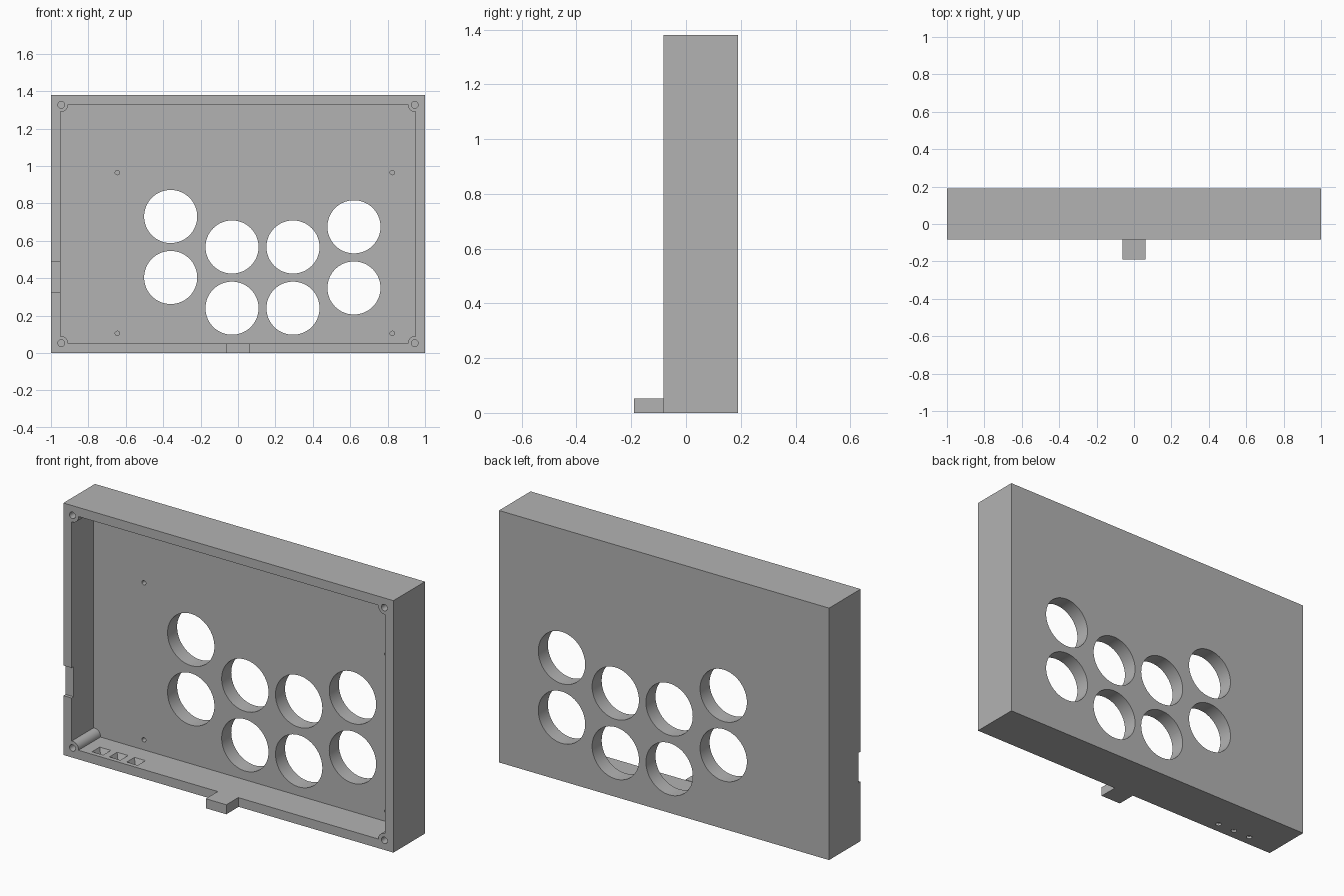
import bpy, math
from mathutils import Matrix

if "Cube" in bpy.data.objects:
    bpy.data.objects.remove(bpy.data.objects["Cube"])

H = 1.38                       # overall height
FRONT, BACK = -0.083, 0.19     # open front rim and outside of the back panel
PANEL = 0.107                  # inside of the back panel
WALL = 0.05

grey = bpy.data.materials.new("plain grey")
grey.use_nodes = True
colour = (0.45, 0.45, 0.45, 1)
grey.diffuse_color = colour
grey.node_tree.nodes["Principled BSDF"].inputs["Base Color"].default_value = colour


def box(name, lo, hi):
    bpy.ops.mesh.primitive_cube_add(size=1)
    ob = bpy.context.object
    ob.name = name
    size = [b - a for a, b in zip(lo, hi)]
    mid = [(a + b) / 2 for a, b in zip(lo, hi)]
    ob.data.transform(Matrix.Translation(mid) @ Matrix.Diagonal((*size, 1)))
    ob.data.materials.append(grey)
    return ob


def rod(name, x, z, r, y0, y1, n=32):
    """Cylinder running front to back."""
    bpy.ops.mesh.primitive_cylinder_add(vertices=n, radius=r, depth=y1 - y0)
    ob = bpy.context.object
    ob.name = name
    ob.data.transform(Matrix.Translation((x, (y0 + y1) / 2, z))
                      @ Matrix.Rotation(math.pi / 2, 4, 'X'))
    ob.data.materials.append(grey)
    return ob


def cut(target, cutter):
    """Subtract the cutter from the target and discard the cutter."""
    mod = target.modifiers.new("cut", 'BOOLEAN')
    mod.operation = 'DIFFERENCE'
    mod.solver = 'EXACT'
    mod.object = cutter
    cutter.hide_render = True
    bpy.context.view_layer.objects.active = target
    bpy.ops.object.modifier_apply(modifier=mod.name)
    bpy.data.objects.remove(cutter)


# Tray-shaped case, with round screw posts left standing in the cavity corners
case = box("case", (-1, FRONT, 0), (1, BACK, H))
cavity = box("cavity_cutter", (-1 + WALL, -0.3, WALL), (1 - WALL, PANEL, H - WALL))
corners = [(x, z) for x in (-0.945, 0.945) for z in (0.053, H - 0.053)]
for x, z in corners:
    cut(cavity, rod("post_cutter", x, z, 0.037, -0.4, 0.3))
cut(case, cavity)

# Screw holes in the posts
for x, z in corners:
    cut(case, rod("screw_cutter", x, z, 0.018, -0.2, 0.03, 24))

# Large round button holes through the back panel
for x, low, high in ((-0.36, 0.404, 0.73), (-0.032, 0.24, 0.567),
                     (0.294, 0.24, 0.567), (0.62, 0.348, 0.675)):
    for z in (low, high):
        cut(case, rod("button_cutter", x, z, 0.142, 0.05, 0.3, 64))

# Small blind mounting holes inside the back panel
for x in (-0.645, 0.825):
    for z in (0.105, 0.965):
        cut(case, rod("mount_cutter", x, z, 0.012, 0.05, 0.15, 20))

# Shallow notch in the front edge of the right wall
cut(case, box("notch_cutter", (-1.1, -0.2, 0.325), (-0.94, FRONT + 0.018, 0.49)))

# Tapered square pockets in the floor, each with a small hole through the bottom
for x in (-0.81, -0.705, -0.60):
    bpy.ops.mesh.primitive_cone_add(vertices=4, radius1=0.024, radius2=0.052, depth=0.046)
    pocket = bpy.context.object
    pocket.data.transform(Matrix.Translation((x, -0.025, 0.035))
                          @ Matrix.Rotation(math.pi / 4, 4, 'Z'))
    pocket.data.materials.append(grey)
    cut(case, pocket)
    bpy.ops.mesh.primitive_cylinder_add(vertices=24, radius=0.015, depth=0.06)
    hole = bpy.context.object
    hole.data.transform(Matrix.Translation((x, -0.025, 0)))
    hole.data.materials.append(grey)
    cut(case, hole)

# Tab sticking out from the bottom of the front rim
box("front_tab", (-0.062, -0.19, 0), (0.062, FRONT, 0.052))

# Smooth hole walls, sharp edges everywhere else
bpy.ops.object.select_all(action='DESELECT')
case.select_set(True)
bpy.context.view_layer.objects.active = case
bpy.ops.object.shade_smooth_by_angle(angle=math.radians(30))
